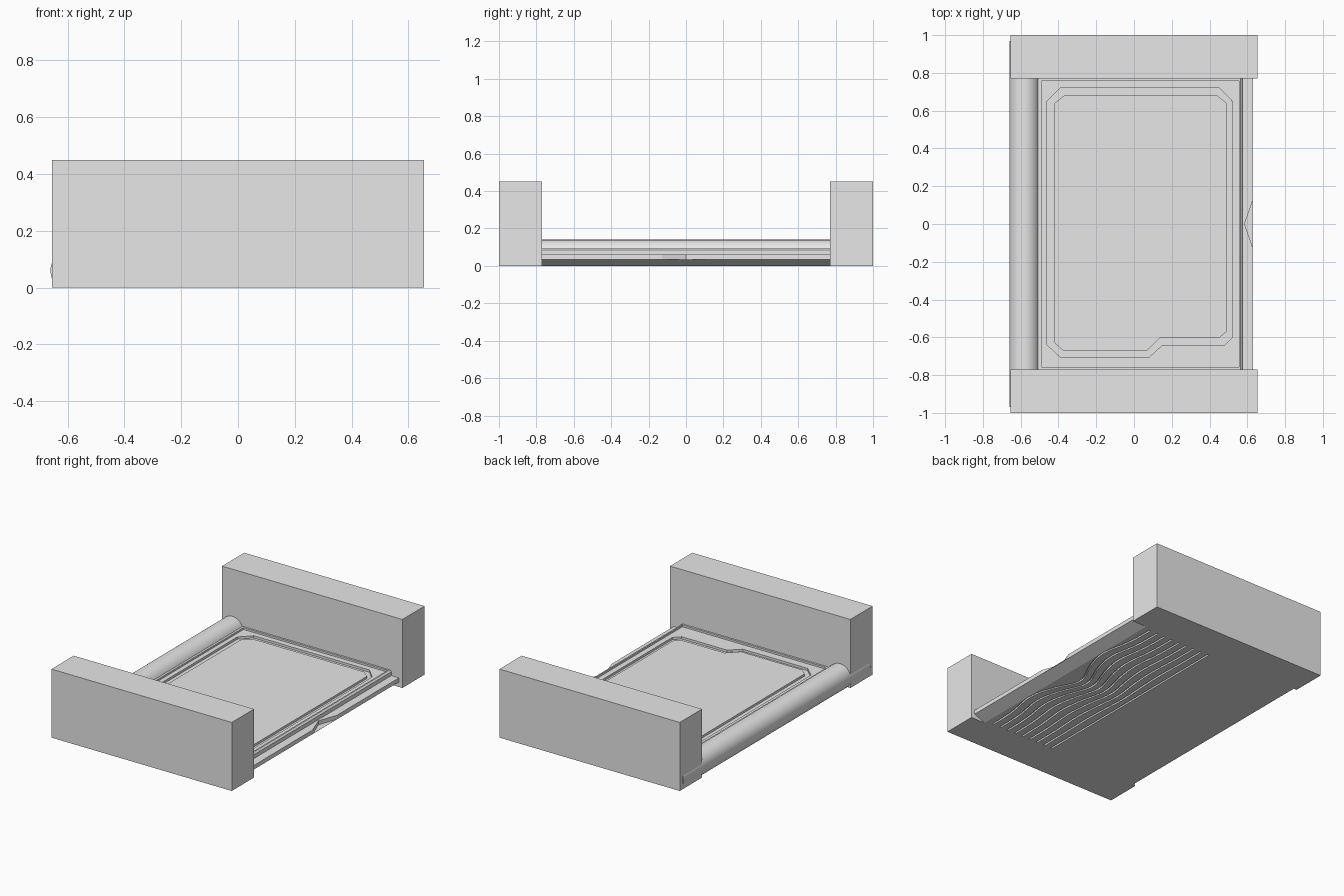
import bpy, bmesh, math

cube = bpy.data.objects.get("Cube")
if cube:
    bpy.data.objects.remove(cube, do_unlink=True)

grey = bpy.data.materials.new("plain_grey")
grey.use_nodes = True
grey.diffuse_color = (0.8, 0.8, 0.8, 1)
grey.node_tree.nodes["Principled BSDF"].inputs["Base Color"].default_value = (0.8, 0.8, 0.8, 1)


def finish(name, bm):
    bmesh.ops.recalc_face_normals(bm, faces=bm.faces)
    mesh = bpy.data.meshes.new(name)
    bm.to_mesh(mesh)
    bm.free()
    mesh.materials.append(grey)
    obj = bpy.data.objects.new(name, mesh)
    bpy.context.collection.objects.link(obj)
    return obj


def prism(name, outline, lo, hi, along="z"):
    """Extrude an outline of (x, y) along z, or of (x, z) along y."""
    bm = bmesh.new()
    place = (lambda a, b, t: (a, b, t)) if along == "z" else (lambda a, b, t: (a, t, b))
    low = [bm.verts.new(place(a, b, lo)) for a, b in outline]
    high = [bm.verts.new(place(a, b, hi)) for a, b in outline]
    bm.faces.new(low)
    bm.faces.new(high)
    for i in range(len(low)):
        j = (i + 1) % len(low)
        bm.faces.new((low[i], low[j], high[j], high[i]))
    return finish(name, bm)


def rect(x0, x1, y0, y1):
    return [(x0, y0), (x1, y0), (x1, y1), (x0, y1)]


def cut(target, cutter):
    mod = target.modifiers.new("cut", "BOOLEAN")
    mod.operation = "DIFFERENCE"
    mod.solver = "EXACT"
    mod.object = cutter
    cutter.hide_render = True
    bpy.context.view_layer.objects.active = target
    bpy.ops.object.modifier_apply(modifier=mod.name)
    bpy.data.objects.remove(cutter, do_unlink=True)


# End blocks
for name, side in (("front_block", -1), ("back_block", 1)):
    prism(name, rect(-0.655, 0.655, *sorted((side * 0.77, side))), 0, 0.45)

# Rounded spine, flattened where it rests on the ground
cx, cz, r = -0.58, 0.06, 0.08
start = -math.asin(cz / r)
sweep = math.pi - 2 * start
steps = 40
arc = [(cx + r * math.cos(start + sweep * i / steps),
        max(0, cz + r * math.sin(start + sweep * i / steps))) for i in range(steps + 1)]
spine = prism("spine", arc, -0.97, 0.97, along="y")

# Tray with a bevelled rim, a side ledge and a sloping underside
tray = prism("tray", [(-0.58, 0), (0.55, 0), (0.63, 0.033), (0.63, 0.06), (0.575, 0.06),
                      (0.575, 0.085), (0.565, 0.095), (-0.5, 0.095), (-0.58, 0.07)],
             -0.775, 0.775, along="y")
cut(tray, prism("rim_cutter", rect(-0.49, 0.556, -0.757, 0.757), 0.083, 0.2))

# Stepped channel around the centre panel
channel = [(-0.39, 0.72), (0.45, 0.72), (0.52, 0.65), (0.52, -0.6), (0.48, -0.64),
           (0.15, -0.64), (0.08, -0.705), (-0.39, -0.705), (-0.46, -0.64), (-0.46, 0.65)]
panel = [(-0.37, 0.68), (0.44, 0.68), (0.49, 0.64), (0.49, -0.57), (0.455, -0.6),
         (0.14, -0.6), (0.07, -0.67), (-0.375, -0.67), (-0.42, -0.63), (-0.42, 0.64)]
cut(tray, prism("channel_cutter", channel, 0.068, 0.2))
prism("centre_panel", panel, 0.06, 0.083)

# Thumb notch in the ledge
cut(tray, prism("notch_cutter", [(0.585, 0), (0.64, -0.155), (0.64, 0.155)], 0.034, 0.07))


# Wavy grip grooves underneath, straightening toward the middle
def groove_x(k, y):
    bend = 0.07 * (1 - k / 8)
    return 0.5 - 0.058 * k + bend * (0.6 * math.exp(-((abs(y) - 0.35) / 0.16) ** 2)
                                     - math.exp(-(y / 0.13) ** 2))


bm = bmesh.new()
samples = 48
half, depth = 0.006, 0.012
for k in range(9):
    rings = []
    for i in range(samples + 1):
        y = -0.75 + 1.5 * i / samples
        x = groove_x(k, y)
        rings.append([bm.verts.new((x + dx, y, z)) for dx, z in
                      ((-half, -0.02), (half, -0.02), (half, depth), (-half, depth))])
    bm.faces.new(rings[0])
    bm.faces.new(rings[-1])
    for a, b in zip(rings, rings[1:]):
        for i in range(4):
            j = (i + 1) % 4
            bm.faces.new((a[i], a[j], b[j], b[i]))
cut(tray, finish("groove_cutter", bm))

# Smooth only the rounded spine
bpy.ops.object.select_all(action="DESELECT")
spine.select_set(True)
bpy.context.view_layer.objects.active = spine
bpy.ops.object.shade_smooth_by_angle(angle=math.radians(30))
